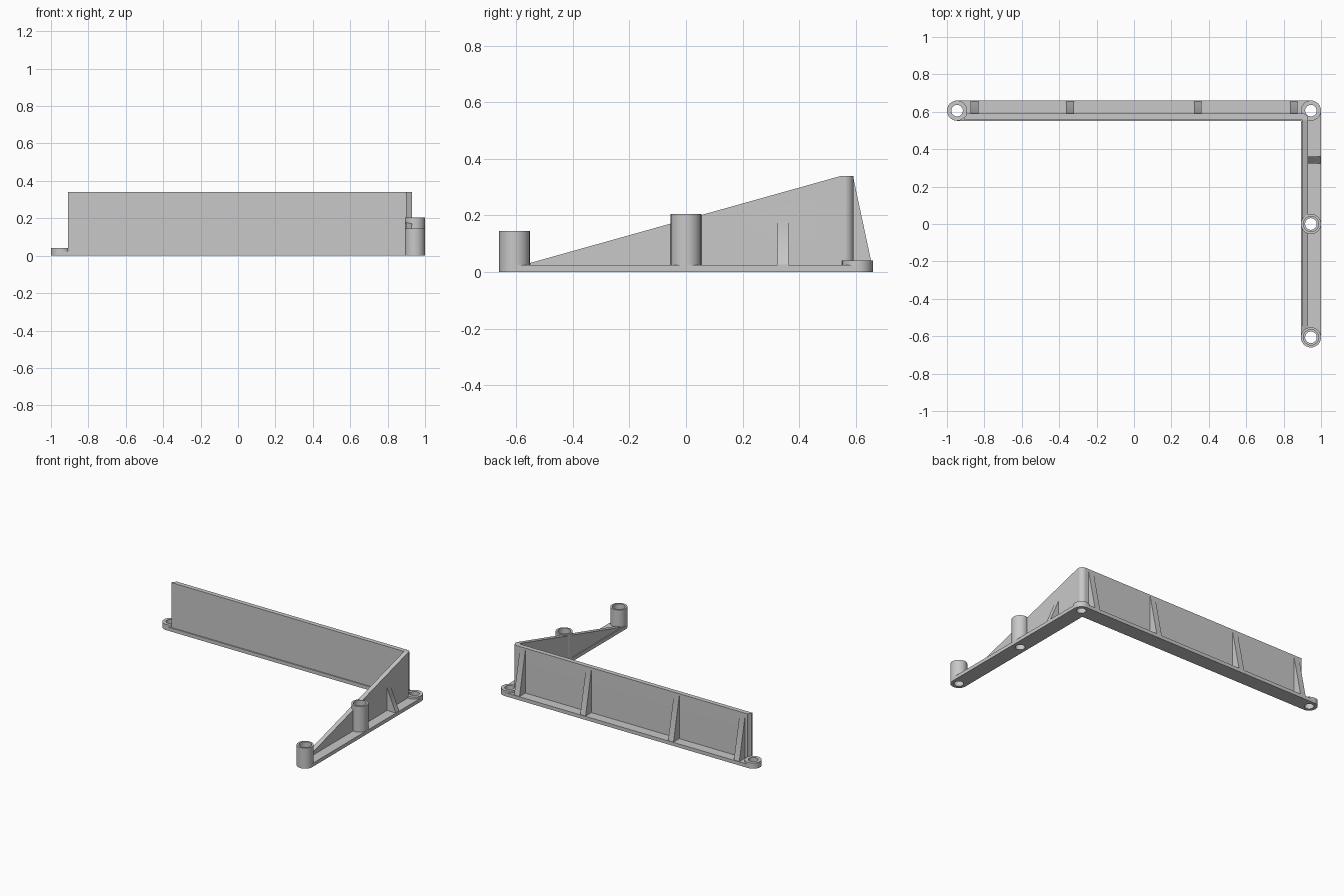
import bpy, bmesh, math

if "Cube" in bpy.data.objects:
    bpy.data.objects.remove(bpy.data.objects["Cube"])

R, HOLE, BORE = 0.054, 0.031, 0.041
CX, CY = 0.946, 0.606
PLATE = 0.025
TOP = 0.34

grey = bpy.data.materials.new("light grey")
grey.diffuse_color = (0.58, 0.58, 0.58, 1)
grey.use_nodes = True
grey.node_tree.nodes["Principled BSDF"].inputs["Base Color"].default_value = grey.diffuse_color


def prism(name, pts, offset):
    """Extrude a closed 3D outline along offset."""
    bm = bmesh.new()
    face = bm.faces.new([bm.verts.new(p) for p in pts])
    res = bmesh.ops.extrude_face_region(bm, geom=[face])
    verts = [v for v in res["geom"] if isinstance(v, bmesh.types.BMVert)]
    bmesh.ops.translate(bm, verts=verts, vec=offset)
    bmesh.ops.recalc_face_normals(bm, faces=bm.faces)
    me = bpy.data.meshes.new(name)
    bm.to_mesh(me)
    bm.free()
    ob = bpy.data.objects.new(name, me)
    bpy.context.collection.objects.link(ob)
    me.materials.append(grey)
    return ob


def arc(cx, cy, r, a0, a1, z=0.0, step=7.5):
    n = round((a1 - a0) / step)
    angs = [math.radians(a0 + (a1 - a0) * i / n) for i in range(n + 1)]
    return [(cx + r * math.cos(a), cy + r * math.sin(a), z) for a in angs]


def cylinder(name, x, y, r, z0, z1):
    return prism(name, arc(x, y, r, 0, 360, z0)[:-1], (0, 0, z1 - z0))


def combine(body, tool, op):
    mod = body.modifiers.new("combine", 'BOOLEAN')
    mod.operation, mod.solver, mod.object = op, 'EXACT', tool
    bpy.context.view_layer.objects.active = body
    bpy.ops.object.modifier_apply(modifier=mod.name)
    bpy.data.objects.remove(tool)


# L-shaped base plate with rounded ends
bracket = prism("corner_bracket",
                arc(-CX, CY, R, 90, 270) + [(CX - R, CY - R, 0)]
                + arc(CX, -CY, R, 180, 360) + arc(CX, CY, R, 0, 90),
                (0, 0, PLATE))

# Back wall, with the rounded corner, as one outline
wx, wy, t = 0.899, 0.56, 0.032
z0 = 0.012
parts = [prism("back_wall",
               [(-0.908, wy, z0), (wx, wy, z0)] + arc(wx, wy, t, 0, 90, z0)
               + [(-0.908, wy + t, z0)], (0, 0, TOP - z0))]
# Clear the wall end around the left boss
combine(parts[0], cylinder("clearance", -CX, CY, R, 0.03, 0.5), 'DIFFERENCE')

# Sloping side wall
parts.append(prism("side_wall",
                   [(wx, -0.575, z0), (wx, wy + 0.005, z0), (wx, wy + 0.005, TOP),
                    (wx, wy - 0.01, TOP), (wx, -0.575, PLATE)], (t, 0, 0)))

# Triangular ribs behind the back wall
for x in (-0.853, -0.342, 0.341, 0.854):
    parts.append(prism("back_rib",
                       [(x - 0.021, wy + 0.02, z0), (x - 0.021, 0.656, z0),
                        (x - 0.021, 0.656, 0.03), (x - 0.021, wy + t, 0.33),
                        (x - 0.021, wy + 0.02, 0.33)], (0.042, 0, 0)))

# Small rib on the side wall
parts.append(prism("side_rib",
                   [(wx + 0.015, 0.324, z0), (0.996, 0.324, z0), (0.996, 0.324, 0.03),
                    (wx + t, 0.324, 0.185), (wx + 0.015, 0.324, 0.185)], (0, 0.038, 0)))

# Screw bosses
bosses = [(-CX, CY, 0.04), (CX, CY, 0.04), (CX, 0, 0.205), (CX, -CY, 0.145)]
for x, y, h in bosses:
    parts.append(cylinder("boss", x, y, R, z0, h))

for p in parts:
    combine(bracket, p, 'UNION')

# Through holes, and wider bores in the tall bosses
for x, y, h in bosses:
    combine(bracket, cylinder("hole", x, y, HOLE, -0.1, h + 0.01 if h < 0.1 else 0.3),
            'DIFFERENCE')
    if h > 0.1:
        combine(bracket, cylinder("bore", x, y, BORE, 0.04, 0.3), 'DIFFERENCE')

# Smooth round parts, keep the walls flat
bpy.ops.object.select_all(action='DESELECT')
bracket.select_set(True)
bpy.context.view_layer.objects.active = bracket
bpy.ops.object.shade_smooth_by_angle(angle=math.radians(30))
wn = bracket.modifiers.new("flat_walls", 'WEIGHTED_NORMAL')
wn.keep_sharp = True
